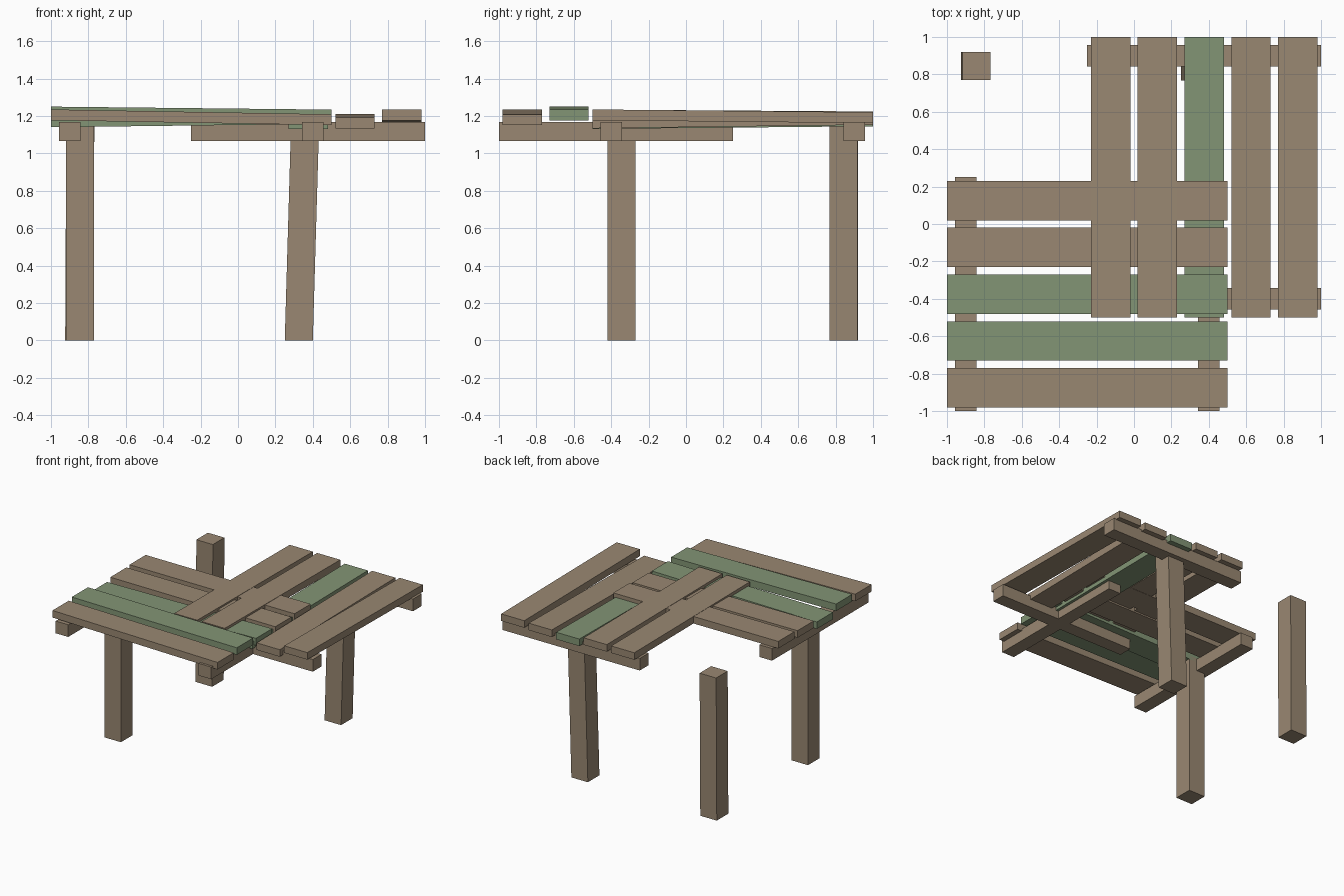
import bpy

if "Cube" in bpy.data.objects:
    bpy.data.objects.remove(bpy.data.objects["Cube"])


def material(name, color):
    m = bpy.data.materials.new(name)
    m.diffuse_color = (*color, 1.0)
    m.use_nodes = True
    m.node_tree.nodes["Principled BSDF"].inputs["Base Color"].default_value = m.diffuse_color
    return m


BROWN = material("weathered brown wood", (0.32, 0.245, 0.168))
GREEN = material("faded green paint", (0.225, 0.30, 0.178))

FACES = [(0, 3, 2, 1), (4, 5, 6, 7), (0, 1, 5, 4),
         (1, 2, 6, 5), (2, 3, 7, 6), (3, 0, 4, 7)]


def solid(name, verts, mat):
    """Six-sided block from a bottom ring and a top ring of four points."""
    me = bpy.data.meshes.new(name)
    me.from_pydata(verts, [], FACES)
    me.materials.append(mat)
    ob = bpy.data.objects.new(name, me)
    bpy.context.collection.objects.link(ob)
    return ob


def box(name, x0, x1, y0, y1, z0, z1, mat, tilt_x=0.0, tilt_y=0.0):
    """Box whose far x end / far y end is raised by tilt_x / tilt_y."""
    ring = [(x0, y0, 0), (x1, y0, tilt_x), (x1, y1, tilt_x + tilt_y), (x0, y1, tilt_y)]
    return solid(name, [(x, y, z + d) for z in (z0, z1) for x, y, d in ring], mat)


def leg(name, x, y, lean):
    """Square post with its top shifted sideways by lean."""
    s, h = 0.15, 1.17
    verts = [(x + dx + k * lean, y + dy, k * h)
             for k in (0, 1)
             for dx, dy in ((0, 0), (s, 0), (s, s), (0, s))]
    return solid(name, verts, BROWN)


THICK = 0.058
CENTRES = (-0.875, -0.625, -0.375, -0.125, 0.125)

# planks running left to right: top height at left end, tilt, colour
ROWS = [(1.235, -0.026, BROWN), (1.250, -0.016, GREEN), (1.198, 0.018, GREEN),
        (1.222, -0.006, BROWN), (1.229, -0.002, BROWN)]
for i, (c, (top, tilt, mat)) in enumerate(zip(CENTRES, ROWS)):
    box(f"cross_plank_{i + 1}", -1, 0.5, c - 0.105, c + 0.105,
        top - THICK, top, mat, tilt_x=tilt)

# planks running front to back: top height at front end, tilt, colour
COLUMNS = [(1.234, -0.010, BROWN), (1.234, -0.010, BROWN), (1.189, 0.014, GREEN),
           (1.192, 0.019, BROWN), (1.235, -0.015, BROWN)]
for i, (c, (top, tilt, mat)) in enumerate(zip(CENTRES, COLUMNS)):
    box(f"long_plank_{i + 1}", c + 0.75 - 0.105 + 0.25 - 0.25, c + 0.75 + 0.105, -0.5, 1,
        top - THICK, top, mat, tilt_y=tilt)

# support beams under both decks
for side, x in (("left", -0.9), ("right", 0.4)):
    box(f"{side}_beam", x - 0.057, x + 0.057, -1, 0.25, 1.067, 1.167, BROWN)
for side, y in (("front", -0.4), ("back", 0.9)):
    box(f"{side}_beam", -0.25, 1, y - 0.057, y + 0.057, 1.067, 1.167, BROWN)

# legs: one upright, one leaning, one standing free at the corner
leg("front_left_leg", -0.92, -0.42, 0.0)
leg("back_right_leg", 0.25, 0.767, 0.034)
leg("corner_post", -0.924, 0.77, 0.006)
